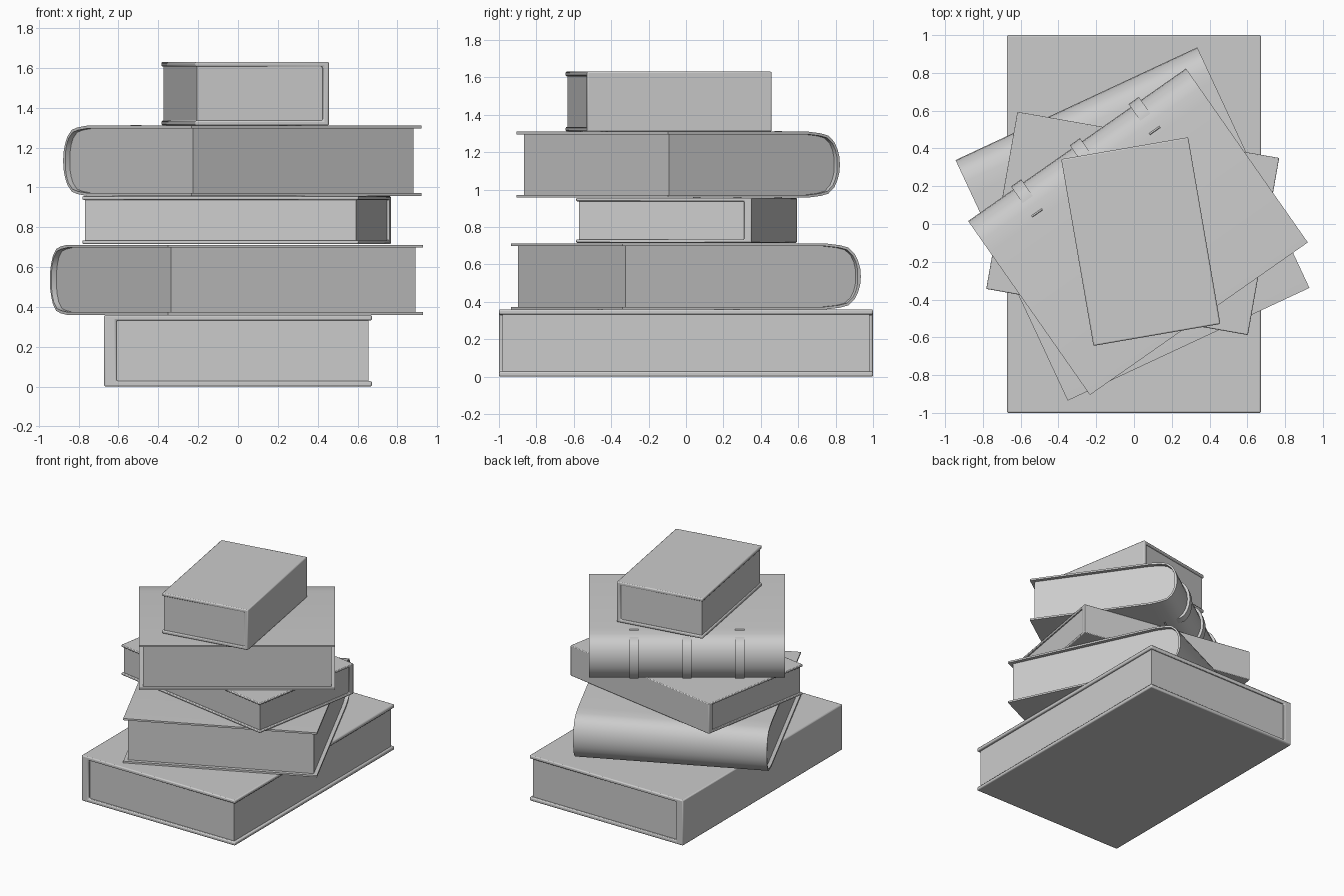
import bpy, bmesh, math

if "Cube" in bpy.data.objects:
    bpy.data.objects.remove(bpy.data.objects["Cube"])


def prism(name, outline, length, place, offset=0.0, bevel=0.0, smooth=True):
    """Extrude an (x, z) outline along local y, then place it as (x, y, z, turn)."""
    bm = bmesh.new()
    verts = [bm.verts.new((x, offset - length / 2, z)) for x, z in outline]
    face = bm.faces.new(verts)
    out = bmesh.ops.extrude_face_region(bm, geom=[face])
    moved = [e for e in out["geom"] if isinstance(e, bmesh.types.BMVert)]
    bmesh.ops.translate(bm, verts=moved, vec=(0, length, 0))
    bmesh.ops.recalc_face_normals(bm, faces=bm.faces)
    mesh = bpy.data.meshes.new(name)
    bm.to_mesh(mesh)
    bm.free()
    obj = bpy.data.objects.new(name, mesh)
    bpy.context.collection.objects.link(obj)
    obj.location = place[:3]
    obj.rotation_euler.z = math.radians(place[3])
    if bevel:
        mod = obj.modifiers.new("soft_edges", "BEVEL")
        mod.width, mod.segments, mod.limit_method = bevel, 2, "ANGLE"
    if smooth:
        bpy.ops.object.select_all(action="DESELECT")
        obj.select_set(True)
        bpy.context.view_layer.objects.active = obj
        bpy.ops.object.shade_smooth_by_angle(angle=math.radians(40))
    return obj


def mirrored(half):
    """Mirror a half outline (first point on the axis) about z = 0, top to bottom."""
    return half[::-1] + [(x, -z) for x, z in half[1:]]


def flat_book(name, w, length, h, place, cover, spine, lip):
    """Square-backed hardcover, spine on local -x, base at z = 0."""
    a, b, s = -w / 2, w / 2, -w / 2 + spine
    c_shape = [(b, 0), (a, 0), (a, h), (b, h), (b, h - cover),
               (s, h - cover), (s, cover), (b, cover)]
    prism(name + "_cover", c_shape, length, place, bevel=cover * 0.3)
    e = b - lip
    pages = [(s - 0.005, cover), (e, cover), (e, h - cover), (s - 0.005, h - cover)]
    prism(name + "_pages", pages, length - 2 * lip, place, smooth=False)


def round_book(name, w, length, h, place, ribs=()):
    """Round-backed hardcover, spine bulging to local -x, centred on z."""
    a, b, t, lip = -w / 2, w / 2, 0.014, 0.028
    curve = [(0, 0), (0.004, 0.25), (0.016, 0.47), (0.037, 0.69),
             (0.075, 0.88), (0.125, 0.95), (0.205, 1)]
    outer = mirrored([(a + d, f * h / 2) for d, f in curve] + [(b, h / 2)])
    inner_half = [(a + d + t * (1.4 - f), f * (h / 2 - t)) for d, f in curve]
    inner = mirrored(inner_half + [(b, h / 2 - t)])
    prism(name + "_cover", outer + inner[::-1], length, place)
    pages = mirrored(inner_half + [(b - lip, h / 2 - t)])
    prism(name + "_pages", pages, length - 2 * lip, place)
    # raised bands wrapping the spine, their tips just breaking the cover
    band = [(-0.02, 0), (-0.016, 0.045), (-0.004, 0.088), (0.018, 0.128),
            (0.045, 0.15), (0.08, 0.157), (0.165, 0.168), (0.176, 0.18), (0.182, 0.166)]
    back = [(0.08, 0.135), (0.03, 0.08), (0.02, 0)]
    rim = mirrored([(a + d, z) for d, z in band])
    core = mirrored([(a + d, z) for d, z in back[::-1]])
    for i, pos in enumerate(ribs):
        prism(f"{name}_band_{i + 1}", rim + core[::-1], 0.066, place, offset=pos)


# The stack, bottom to top
flat_book("bottom_book", 1.345, 2.0, 0.36, (0, 0, 0, 0), 0.028, 0.062, 0.018)
round_book("second_book", 1.405, 1.412, 0.352, (-0.008, 0, 0.536, -65), ())
flat_book("third_book", 0.952, 1.407, 0.24, (-0.007, 0.003, 0.716, -100), 0.018, 0.04, 0.013)
round_book("fourth_book", 1.124, 1.408, 0.352, (0.021, -0.041, 1.134, -55),
           (-0.38, 0.0, 0.38))
flat_book("top_book", 0.682, 1.003, 0.32, (0.036, -0.093, 1.311, 189.8), 0.025, 0.031, 0.01)
